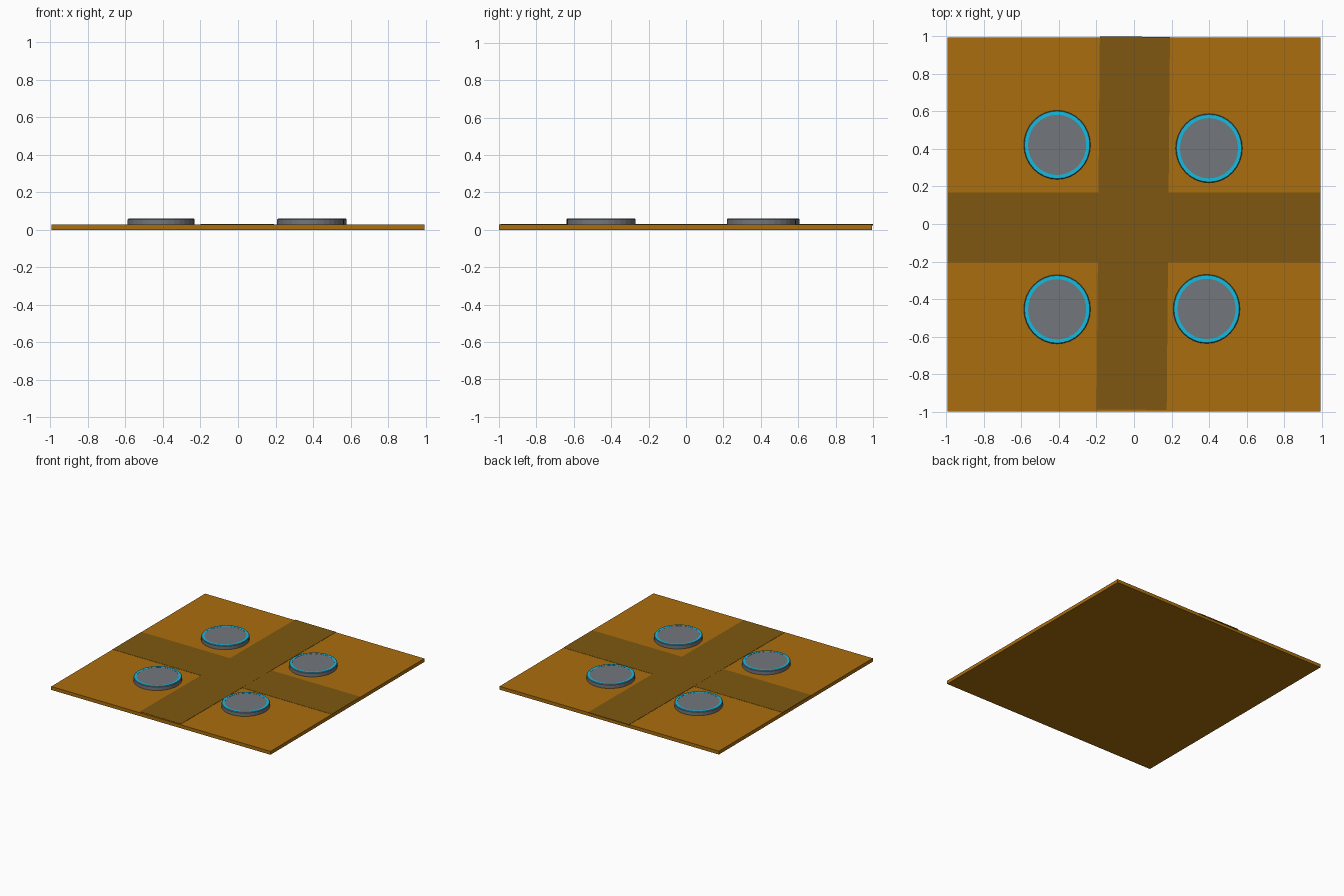
import bpy, bmesh
from math import cos, sin, pi, radians
from mathutils import Matrix

if "Cube" in bpy.data.objects:
    bpy.data.objects.remove(bpy.data.objects["Cube"])


def material(name, rgb):
    m = bpy.data.materials.new(name)
    m.diffuse_color = (*rgb, 1)
    m.use_nodes = True
    m.node_tree.nodes["Principled BSDF"].inputs["Base Color"].default_value = m.diffuse_color
    return m


ORANGE = material("orange", (0.40, 0.155, 0.004))
BROWN = material("brown", (0.21, 0.095, 0.005))
CYAN = material("cyan", (0.007, 0.50, 0.75))
GREY = material("grey", (0.17, 0.18, 0.20))


def finish(name, bm, mat):
    bmesh.ops.recalc_face_normals(bm, faces=bm.faces)
    me = bpy.data.meshes.new(name)
    bm.to_mesh(me)
    bm.free()
    me.materials.append(mat)
    ob = bpy.data.objects.new(name, me)
    bpy.context.collection.objects.link(ob)
    return ob


def box(name, x, y, z, mat, angle=0):
    bm = bmesh.new()
    bmesh.ops.create_cube(bm, size=1)
    size = (x[1] - x[0], y[1] - y[0], z[1] - z[0])
    mid = [(a + b) / 2 for a, b in (x, y, z)]
    bm.transform(Matrix.Translation(mid) @ Matrix.Rotation(angle, 4, 'Z')
                 @ Matrix.Diagonal((*size, 1)))
    return finish(name, bm, mat)


def lathe(name, profile, centre, mat, closed=False, sides=32):
    """Sweep (radius, z) rings, slightly longer in y; cap unless closed."""
    bm = bmesh.new()
    rings = [[bm.verts.new((centre[0] + r * cos(2 * pi * i / sides),
                            centre[1] + 1.035 * r * sin(2 * pi * i / sides), z))
              for i in range(sides)] for r, z in profile]
    pairs = list(zip(rings, rings[1:]))
    if closed:
        pairs.append((rings[-1], rings[0]))
    else:
        bm.faces.new(rings[0])
        bm.faces.new(rings[-1])
    for a, b in pairs:
        for i in range(sides):
            j = (i + 1) % sides
            bm.faces.new((a[i], a[j], b[j], b[i]))
    return finish(name, bm, mat)


# Square base and the two crossing strips (one very slightly turned)
box("base_plate", (-0.995, 0.995), (-1.0, 0.995), (0, 0.028), ORANGE)
box("cross_strip", (-0.995, 0.995), (-0.205, 0.168), (0.022, 0.0295), BROWN)
box("long_strip", (-0.191, 0.183), (-0.99, 0.999), (0.022, 0.030), BROWN,
    radians(-0.5))

# Four pads, each with a flat coloured ring on top
for n, c in enumerate([(-0.41, 0.422), (0.40, 0.404),
                       (-0.41, -0.455), (0.387, -0.453)], 1):
    lathe(f"pad_{n}", [(0.178, 0.022), (0.178, 0.056), (0.174, 0.06)], c, GREY)
    lathe(f"pad_ring_{n}", [(0.155, 0.058), (0.174, 0.058),
                            (0.174, 0.061), (0.155, 0.061)], c, CYAN, True)
